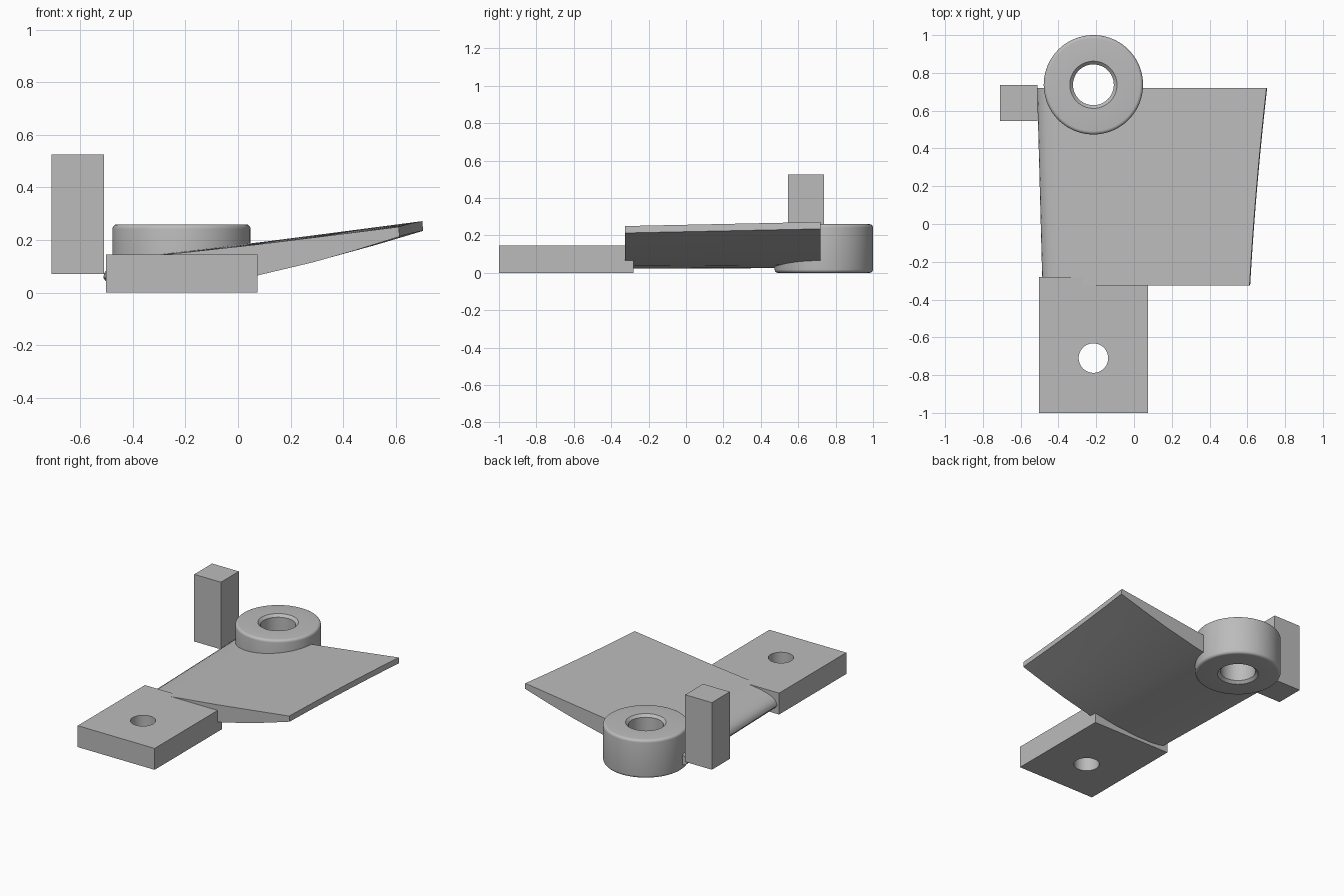
import bpy, bmesh, math

if "Cube" in bpy.data.objects:
    bpy.data.objects.remove(bpy.data.objects["Cube"], do_unlink=True)

grey = bpy.data.materials.new("plain_grey")
grey.use_nodes = True
grey.diffuse_color = (0.5, 0.5, 0.5, 1)
grey.node_tree.nodes["Principled BSDF"].inputs["Base Color"].default_value = (0.5, 0.5, 0.5, 1)

RING_X, RING_Y = -0.215, 0.737


def finish(name, bm, smooth=True):
    bmesh.ops.recalc_face_normals(bm, faces=bm.faces)
    mesh = bpy.data.meshes.new(name)
    bm.to_mesh(mesh)
    bm.free()
    obj = bpy.data.objects.new(name, mesh)
    bpy.context.collection.objects.link(obj)
    mesh.materials.append(grey)
    if smooth:
        smooth_edges(obj)
    return obj


def smooth_edges(obj):
    bpy.ops.object.select_all(action="DESELECT")
    obj.select_set(True)
    bpy.context.view_layer.objects.active = obj
    bpy.ops.object.shade_smooth_by_angle(angle=math.radians(30))


def box(name, low, high):
    bm = bmesh.new()
    bmesh.ops.create_cube(bm, size=1)
    for v in bm.verts:
        v.co = [(a + b) / 2 + c * (b - a) for a, b, c in zip(low, high, v.co)]
    return finish(name, bm, False)


def drill(obj, x, y, radius):
    """Cut a vertical round hole through an object."""
    bpy.ops.mesh.primitive_cylinder_add(vertices=64, radius=radius, depth=2, location=(x, y, 0))
    cutter = bpy.context.object
    cutter.hide_render = True
    cutter.data.materials.append(grey)
    bpy.context.view_layer.objects.active = obj
    mod = obj.modifiers.new("hole", "BOOLEAN")
    mod.operation = "DIFFERENCE"
    mod.solver = "EXACT"
    mod.object = cutter
    bpy.ops.object.modifier_apply(modifier=mod.name)
    bpy.data.objects.remove(cutter, do_unlink=True)
    smooth_edges(obj)


def lathe(name, profile, x, y, steps=80):
    """Revolve a closed radius/height profile around a vertical axis."""
    bm = bmesh.new()
    rings = []
    for i in range(steps):
        a = math.tau * i / steps
        rings.append([bm.verts.new((x + r * math.cos(a), y + r * math.sin(a), z)) for r, z in profile])
    n = len(profile)
    for i in range(steps):
        here, there = rings[i], rings[(i + 1) % steps]
        for j in range(n):
            k = (j + 1) % n
            bm.faces.new((here[j], there[j], there[k], here[k]))
    return finish(name, bm)


# Mounting block with a bolt hole
block = box("mounting_block", (-0.502, -1, 0), (0.075, -0.28, 0.145))
drill(block, -0.215, -0.71, 0.078)

# Upright post
box("upright_post", (-0.71, 0.545, 0.07), (-0.51, 0.737, 0.525))

# Ring boss: rounded outer rims, chamfered bore
height, outer, bore, fillet, chamfer = 0.26, 0.263, 0.108, 0.018, 0.017
arc = [math.pi / 2 * i / 5 for i in range(6)]
profile = [(outer - fillet + fillet * math.sin(a), fillet - fillet * math.cos(a)) for a in arc]
profile += [(r, height - z) for r, z in reversed(profile)]
profile += [(bore + chamfer, height), (bore, height - chamfer), (bore, chamfer), (bore + chamfer, 0)]
lathe("ring_boss", profile, RING_X, RING_Y)

# Tapered blade: a rounded-nose section (fraction of width, height) lofted front to back
section = [(0, 0.056), (0.003, 0.074), (0.014, 0.092), (0.035, 0.107), (0.07, 0.122),
           (0.12, 0.134), (0.2, 0.146), (0.35, 0.164), (0.5, 0.182), (0.75, 0.216),
           (0.997, 0.25), (1, 0.213), (0.85, 0.162), (0.7, 0.115), (0.5, 0.063),
           (0.35, 0.036), (0.2, 0.023), (0.1, 0.023), (0.04, 0.03), (0.01, 0.04)]
bm = bmesh.new()
loops = []
for i in range(13):
    t = i / 12
    y = -0.325 + 1.045 * t
    left = -0.485 - 0.028 * t
    right = 0.615 + 0.06 * t + 0.03 * t * t
    loops.append([bm.verts.new((left + u * (right - left), y, z + 0.022 * t * u)) for u, z in section])
for a, b in zip(loops, loops[1:]):
    for j in range(len(section)):
        k = (j + 1) % len(section)
        bm.faces.new((a[j], a[k], b[k], b[j]))
bm.faces.new(loops[0])
bm.faces.new(loops[-1])
blade = finish("tapered_blade", bm)
drill(blade, RING_X, RING_Y, 0.18)
